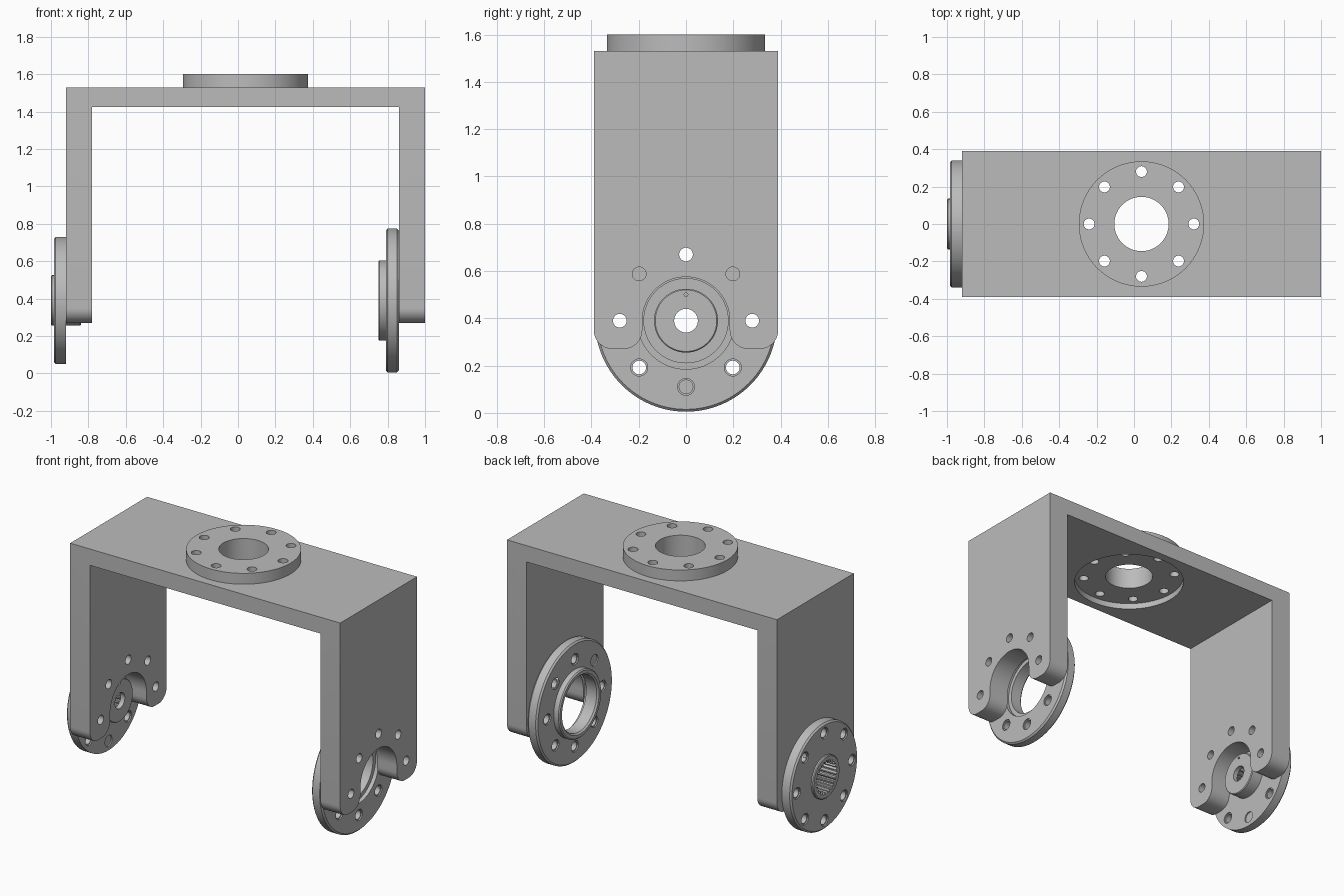
import bpy
import bmesh
from math import sin, cos, pi, radians

cube = bpy.data.objects.get("Cube")
if cube:
    bpy.data.objects.remove(cube, do_unlink=True)

grey = bpy.data.materials.new("plain_grey")
grey.use_nodes = True
GREY = (0.5, 0.5, 0.5, 1)
grey.diffuse_color = GREY
grey.node_tree.nodes["Principled BSDF"].inputs["Base Color"].default_value = GREY

AXLE = 0.39      # height of the axle line
MID = 0.04       # x of the bracket centre
BOLT_RING = 0.28


def place(axis, t, a, b):
    return {"x": (t, a, b), "y": (a, t, b), "z": (a, b, t)}[axis]


def finish(name, bm):
    bmesh.ops.recalc_face_normals(bm, faces=bm.faces)
    mesh = bpy.data.meshes.new(name)
    bm.to_mesh(mesh)
    bm.free()
    obj = bpy.data.objects.new(name, mesh)
    bpy.context.collection.objects.link(obj)
    mesh.materials.append(grey)
    return obj


def prisms(name, axis, outlines, lo, hi):
    """Extrude one or more closed outlines along an axis."""
    bm = bmesh.new()
    for pts in outlines:
        ends = [[bm.verts.new(place(axis, t, *p)) for p in pts] for t in (lo, hi)]
        for ring in ends:
            bm.faces.new(ring)
        for i in range(len(pts)):
            j = (i + 1) % len(pts)
            bm.faces.new((ends[0][i], ends[0][j], ends[1][j], ends[1][i]))
    return finish(name, bm)


def lathe(name, axis, profile, ca, cb, segments=96):
    """Revolve a closed (radius, position) profile about an axis."""
    bm = bmesh.new()
    rings = []
    for s in range(segments):
        w = 2 * pi * s / segments
        rings.append([bm.verts.new(place(axis, t, ca + r * cos(w), cb + r * sin(w)))
                      for r, t in profile])
    for s in range(segments):
        a, b = rings[s], rings[(s + 1) % segments]
        for i in range(len(profile)):
            j = (i + 1) % len(profile)
            bm.faces.new((a[i], a[j], b[j], b[i]))
    return finish(name, bm)


def arc(ca, cb, r, start, end, n):
    return [(ca + r * cos(radians(start + (end - start) * i / n)),
             cb + r * sin(radians(start + (end - start) * i / n))) for i in range(n + 1)]


def circle(ca, cb, r, n=24):
    return arc(ca, cb, r, 0, 360, n)[:-1]


def bolt_circles(ca, cb, r):
    return [circle(*p, r) for p in circle(ca, cb, BOLT_RING, 8)]


def combine(obj, cutter, operation="DIFFERENCE"):
    mod = obj.modifiers.new("cut", "BOOLEAN")
    mod.operation = operation
    mod.solver = "EXACT"
    mod.object = cutter
    bpy.ops.object.select_all(action="DESELECT")
    bpy.context.view_layer.objects.active = obj
    obj.select_set(True)
    bpy.ops.object.modifier_apply(modifier=mod.name)
    bpy.data.objects.remove(cutter, do_unlink=True)


def smooth(obj):
    bpy.ops.object.select_all(action="DESELECT")
    bpy.context.view_layer.objects.active = obj
    obj.select_set(True)
    bpy.ops.object.shade_smooth_by_angle(angle=radians(30))


# U-shaped bracket, trimmed to the forked leg outline
u_shape = [(-0.92, 0.2), (-0.78, 0.2), (-0.78, 1.425), (0.86, 1.425),
           (0.86, 0.2), (1.0, 0.2), (1.0, 1.53), (-0.92, 1.53)]
bracket = prisms("bracket", "y", [u_shape], -0.5, 0.5)
half = [(0.39, 1.6)]
half += arc(0.31, 0.35, 0.08, 0, -90, 10)
half += arc(0.265, 0.35, 0.08, -90, -180, 10)
half += arc(0, AXLE, 0.185, 0, 90, 20)
outline = half + [(-a, b) for a, b in reversed(half[:-1])]
combine(bracket, prisms("leg_trim", "x", [outline], -1.2, 1.2), "INTERSECT")
combine(bracket, prisms("leg_drill", "x", bolt_circles(0, AXLE, 0.029), -1.2, 1.2))
combine(bracket, prisms("plate_bore", "z", [circle(MID, 0, 0.335, 96)], 1.3, 1.7))
smooth(bracket)

# Top mounting flange, set into the bracket
top_flange = lathe("top_flange", "z", [(0.145, 1.463), (0.335, 1.463),
                                       (0.335, 1.6), (0.145, 1.6)], MID, 0)
combine(top_flange, prisms("top_drill", "z", bolt_circles(MID, 0, 0.029), 1.3, 1.7))
smooth(top_flange)

# Bearing flange on the inside of the left leg
bearing = lathe("left_bearing_flange", "x", [
    (0.178, 0.76), (0.188, 0.75), (0.208, 0.75), (0.215, 0.757), (0.215, 0.79),
    (0.375, 0.79), (0.385, 0.8), (0.385, 0.85), (0.375, 0.86),
    (0.205, 0.86), (0.205, 0.835), (0.178, 0.835)], 0, AXLE)

# Splined drive flange on the outside of the right leg
drive = lathe("right_drive_flange", "x", [
    (0.05, -0.84), (0.13, -0.84), (0.135, -0.845), (0.135, -0.92), (0.34, -0.92),
    (0.34, -0.975), (0.33, -0.985), (0.135, -0.985), (0.135, -0.995),
    (0.13, -1.0), (0.05, -1.0)], 0, AXLE)

# Bolt holes with shallow counterbores
for flange, lo, hi in ((bearing, 0.79, 0.86), (drive, -0.985, -0.92)):
    combine(flange, prisms("drill", "x", bolt_circles(0, AXLE, 0.029), lo - 0.1, hi + 0.1))
    for face in (lo, hi):
        combine(flange, prisms("counterbore", "x", bolt_circles(0, AXLE, 0.036),
                               face - 0.008, face + 0.008))

# Splined socket and locating pin hole in the drive hub
TEETH = 24
spline = []
for i in range(TEETH * 4):
    r = 0.108 if i % 4 < 2 else 0.094
    w = 2 * pi * i / (TEETH * 4)
    spline.append((r * cos(w), AXLE + r * sin(w)))
combine(drive, prisms("spline_cutter", "x", [spline], -1.1, -0.87))
combine(drive, prisms("pin_cutter", "x", [circle(0, AXLE + 0.11, 0.008, 12)], -0.855, -0.8))
smooth(bearing)
smooth(drive)
